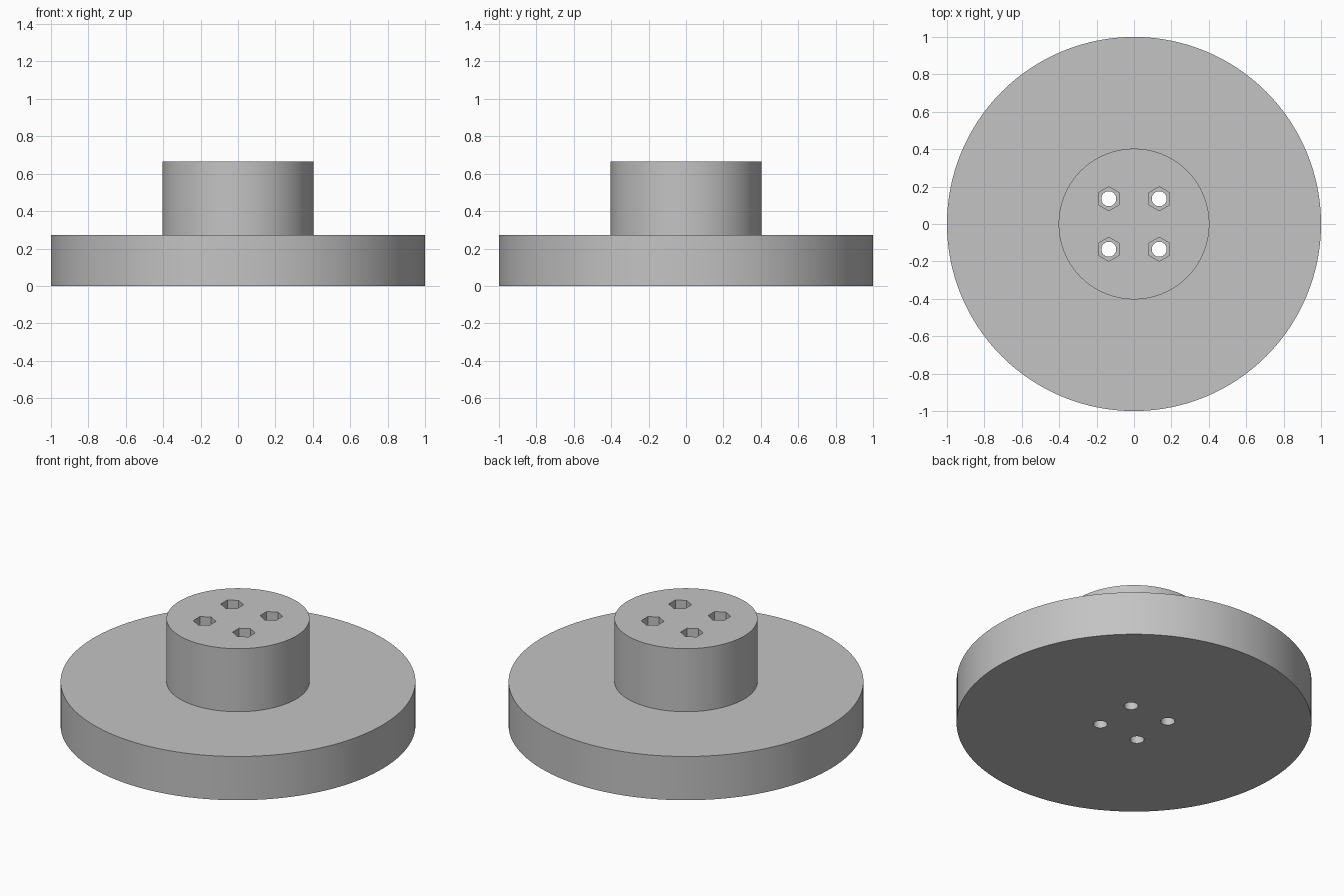
import bpy, bmesh, math

cube = bpy.data.objects.get("Cube")
if cube:
    bpy.data.objects.remove(cube, do_unlink=True)

PLATE_R, PLATE_TOP = 1.0, 0.272
HUB_R, HUB_TOP = 0.403, 0.664
HOLE_R, HEX_R, HEX_DEPTH = 0.04, 0.064, 0.2
OFFSET = 0.135

grey = bpy.data.materials.new("plain grey")
grey.use_nodes = True
colour = (0.55, 0.55, 0.55, 1)
grey.diffuse_color = colour
grey.node_tree.nodes["Principled BSDF"].inputs["Base Color"].default_value = colour


def lathe(name, profile, sides, turn=0.0, centre=(0, 0)):
    """Closed solid from (radius, height) rings, listed bottom to top."""
    bm = bmesh.new()
    rings = []
    for r, z in profile:
        angles = [turn + math.tau * i / sides for i in range(sides)]
        rings.append([bm.verts.new((centre[0] + r * math.cos(a),
                                    centre[1] + r * math.sin(a), z)) for a in angles])
    for low, high in zip(rings, rings[1:]):
        for i in range(sides):
            j = (i + 1) % sides
            bm.faces.new((low[i], low[j], high[j], high[i]))
    bm.faces.new(rings[0][::-1])
    bm.faces.new(rings[-1])
    mesh = bpy.data.meshes.new(name)
    bm.to_mesh(mesh)
    bm.free()
    mesh.materials.append(grey)
    obj = bpy.data.objects.new(name, mesh)
    bpy.context.collection.objects.link(obj)
    return obj


# Round plate with a raised central hub
body = lathe("flanged_hub", [(PLATE_R, 0), (PLATE_R, PLATE_TOP),
                             (HUB_R, PLATE_TOP), (HUB_R, HUB_TOP)], 128)

# Four bolt holes, each with a hexagonal nut pocket in the hub top
cutters = []
for x in (-OFFSET, OFFSET):
    for y in (-OFFSET, OFFSET):
        cutters.append(lathe("bolt_hole_cutter", [(HOLE_R, -0.1), (HOLE_R, 0.8)],
                             32, centre=(x, y)))
        cutters.append(lathe("nut_pocket_cutter", [(HEX_R, HUB_TOP - HEX_DEPTH), (HEX_R, 0.8)],
                             6, turn=math.pi / 2, centre=(x, y)))

bpy.ops.object.select_all(action="DESELECT")
body.select_set(True)
bpy.context.view_layer.objects.active = body
for cutter in cutters:
    cutter.hide_render = True
    cut = body.modifiers.new("cut", "BOOLEAN")
    cut.operation = "DIFFERENCE"
    cut.solver = "EXACT"
    cut.object = cutter
    bpy.ops.object.modifier_apply(modifier=cut.name)
for cutter in cutters:
    bpy.data.objects.remove(cutter, do_unlink=True)

bpy.ops.object.shade_smooth_by_angle(angle=math.radians(30))
